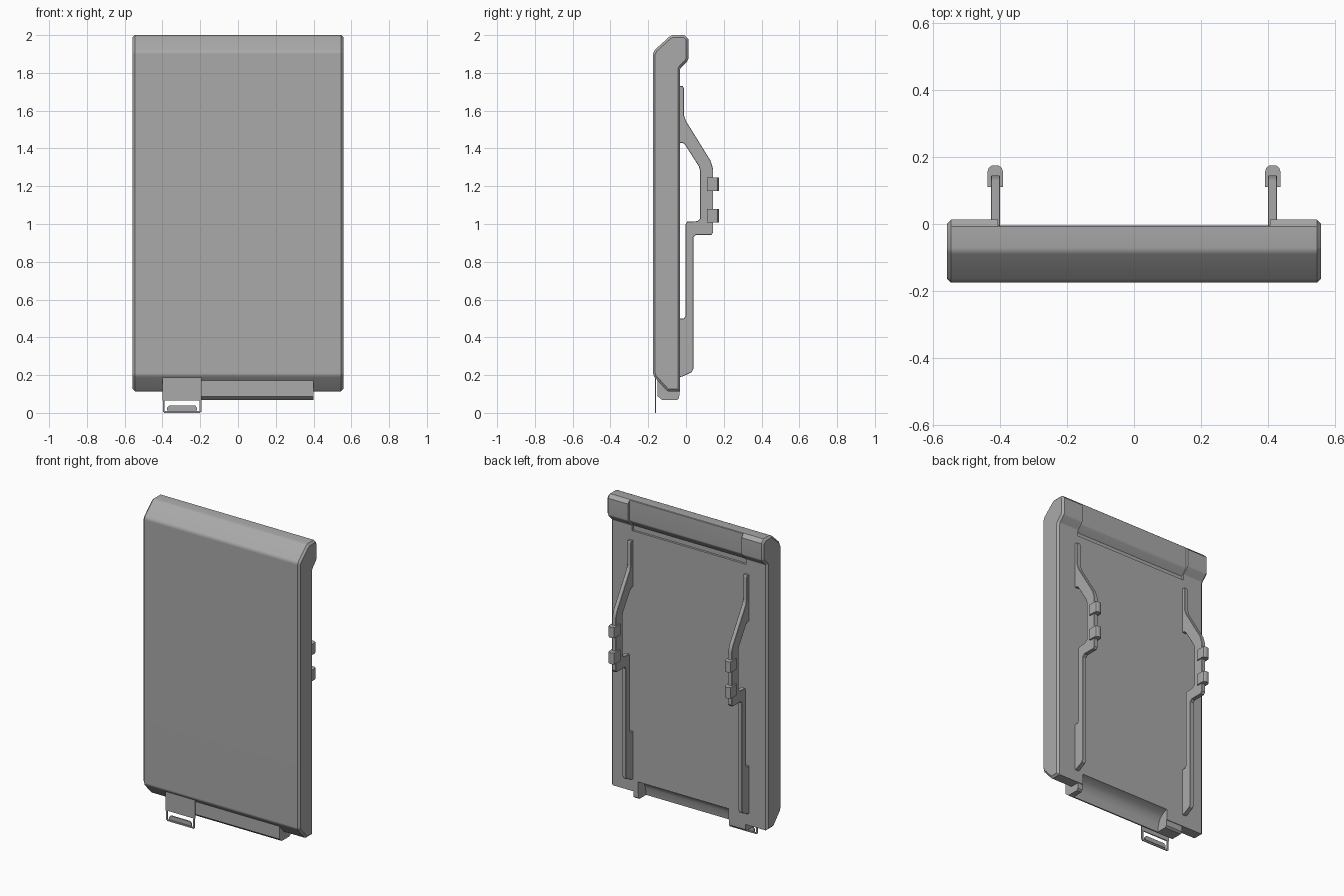
import bpy, bmesh, math

if "Cube" in bpy.data.objects:
    bpy.data.objects.remove(bpy.data.objects["Cube"])

GREY = bpy.data.materials.new("dark_grey")
GREY.diffuse_color = (0.4, 0.4, 0.4, 1)
GREY.use_nodes = True
GREY.node_tree.nodes["Principled BSDF"].inputs["Base Color"].default_value = GREY.diffuse_color

def make(name, bm):
    bmesh.ops.recalc_face_normals(bm, faces=bm.faces)
    mesh = bpy.data.meshes.new(name)
    bm.to_mesh(mesh)
    bm.free()
    mesh.materials.append(GREY)
    ob = bpy.data.objects.new(name, mesh)
    bpy.context.collection.objects.link(ob)
    return ob

def extrude(points, vec):
    """Closed outline swept along a vector."""
    bm = bmesh.new()
    face = bm.faces.new([bm.verts.new(p) for p in points])
    ext = bmesh.ops.extrude_face_region(bm, geom=[face])
    verts = [g for g in ext["geom"] if isinstance(g, bmesh.types.BMVert)]
    bmesh.ops.translate(bm, verts=verts, vec=vec)
    return bm

def prism(name, profile, x0, x1, cap_bevel=0.0):
    """Extrude a (y, z) profile along x, with optional chamfered end rims."""
    bm = extrude([(x0, y, z) for y, z in profile], (x1 - x0, 0, 0))
    if cap_bevel:
        rim = [e for e in bm.edges if abs(e.verts[0].co.x - e.verts[1].co.x) < 1e-6]
        bmesh.ops.bevel(bm, geom=rim, offset=cap_bevel, segments=1, affect='EDGES')
    return make(name, bm)

def box(name, x0, x1, y0, y1, z0, z1):
    return prism(name, [(y0, z0), (y1, z0), (y1, z1), (y0, z1)], x0, x1)

def cut(ob, profile, x0, x1):
    cutter = prism("cutter", profile, x0, x1)
    cutter.hide_render = True
    mod = ob.modifiers.new("cut", 'BOOLEAN')
    mod.operation, mod.solver, mod.object = 'DIFFERENCE', 'EXACT', cutter
    bpy.context.view_layer.objects.active = ob
    bpy.ops.object.modifier_apply(modifier=mod.name)
    bpy.data.objects.remove(cutter)

# Main panel with hooked top
panel = prism("main_panel", [
    (-0.175, 0.21), (-0.168, 0.19), (-0.104, 0.12), (-0.095, 0.114), (-0.031, 0.114),
    (-0.031, 1.82), (-0.025, 1.83), (0.006, 1.86), (0.013, 1.875), (0.013, 1.978),
    (-0.008, 2.0), (-0.072, 2.0), (-0.09, 1.99), (-0.165, 1.922), (-0.175, 1.9)],
    -0.558, 0.558, 0.012)

# Recess across the back of the hook
cut(panel, [(0.05, 2.05), (-0.005, 2.05), (-0.005, 1.87), (-0.012, 1.855), (-0.045, 1.82),
            (-0.045, 1.79), (0.05, 1.79)], -0.405, 0.405)

# Bottom flap, with a concave scoop through flap and panel from behind
flap = prism("bottom_flap", [
    (-0.15, 0.21), (-0.15, 0.088), (-0.125, 0.067), (-0.048, 0.067), (-0.036, 0.077),
    (-0.034, 0.18), (-0.036, 0.19)], -0.4, 0.4)
SCOOP = [(0.02, 0.185), (-0.035, 0.183), (-0.07, 0.17), (-0.095, 0.148), (-0.11, 0.115),
         (-0.118, 0.05), (0.02, 0.05)]
for part in (panel, flap):
    cut(part, SCOOP, -0.28, 0.365)

# Back rails and their clips, mirrored left and right
RAIL = [(-0.04, 1.73), (-0.016, 1.73), (-0.01, 1.715), (-0.01, 1.575), (0.0, 1.545),
        (0.13, 1.335), (0.144, 1.29), (0.144, 0.955), (0.134, 0.942), (0.052, 0.942),
        (0.04, 0.93), (0.04, 0.235), (0.03, 0.215), (-0.02, 0.192), (-0.04, 0.19),
        (-0.04, 0.5), (-0.012, 0.5), (-0.002, 0.512), (-0.002, 1.0), (0.006, 1.012),
        (0.06, 1.015), (0.075, 1.03), (0.075, 1.28), (0.068, 1.305), (-0.005, 1.42),
        (-0.018, 1.43), (-0.04, 1.43)]
CLIP = [(-0.023, 0.11), (-0.023, 0.156), (-0.019, 0.168), (-0.009, 0.175), (0.009, 0.175),
        (0.019, 0.168), (0.023, 0.156), (0.023, 0.11), (0.013, 0.11), (0.013, 0.142),
        (-0.013, 0.142), (-0.013, 0.11)]

for side, s in (("left", -1), ("right", 1)):
    prism(f"{side}_rail", RAIL, s * 0.413 - 0.0135, s * 0.413 + 0.0135, 0.002)
    for level, z0, z1 in (("upper", 1.176, 1.245), ("lower", 1.008, 1.08)):
        outline = [(s * 0.414 + x, y, z0) for x, y in CLIP]
        make(f"{side}_{level}_clip", extrude(outline, (0, 0, z1 - z0)))

# Thin hanging tab with wire loop and inner bar
Y0, Y1 = -0.165, -0.158
box("tab_plate", -0.4, -0.192, Y0, Y1, 0.066, 0.19)
box("loop_left", -0.398, -0.388, Y0, Y1, 0.006, 0.07)
box("loop_right", -0.204, -0.194, Y0, Y1, 0.006, 0.07)
box("loop_bottom", -0.392, -0.2, Y0, Y1, 0.0, 0.009)
BAR = [(-0.375, 0.012), (-0.217, 0.012), (-0.217, 0.028), (-0.228, 0.04),
       (-0.364, 0.04), (-0.375, 0.028)]
make("loop_inner_bar", extrude([(x, Y0, z) for x, z in BAR], (0, Y1 - Y0, 0)))

# Smooth shading with sharp edges kept, large flats held flat
for ob in bpy.context.scene.objects:
    ob.select_set(True)
    bpy.context.view_layer.objects.active = ob
bpy.ops.object.shade_smooth_by_angle(angle=math.radians(35))
for ob in bpy.context.scene.objects:
    ob.modifiers.new("weighted", 'WEIGHTED_NORMAL').keep_sharp = True
